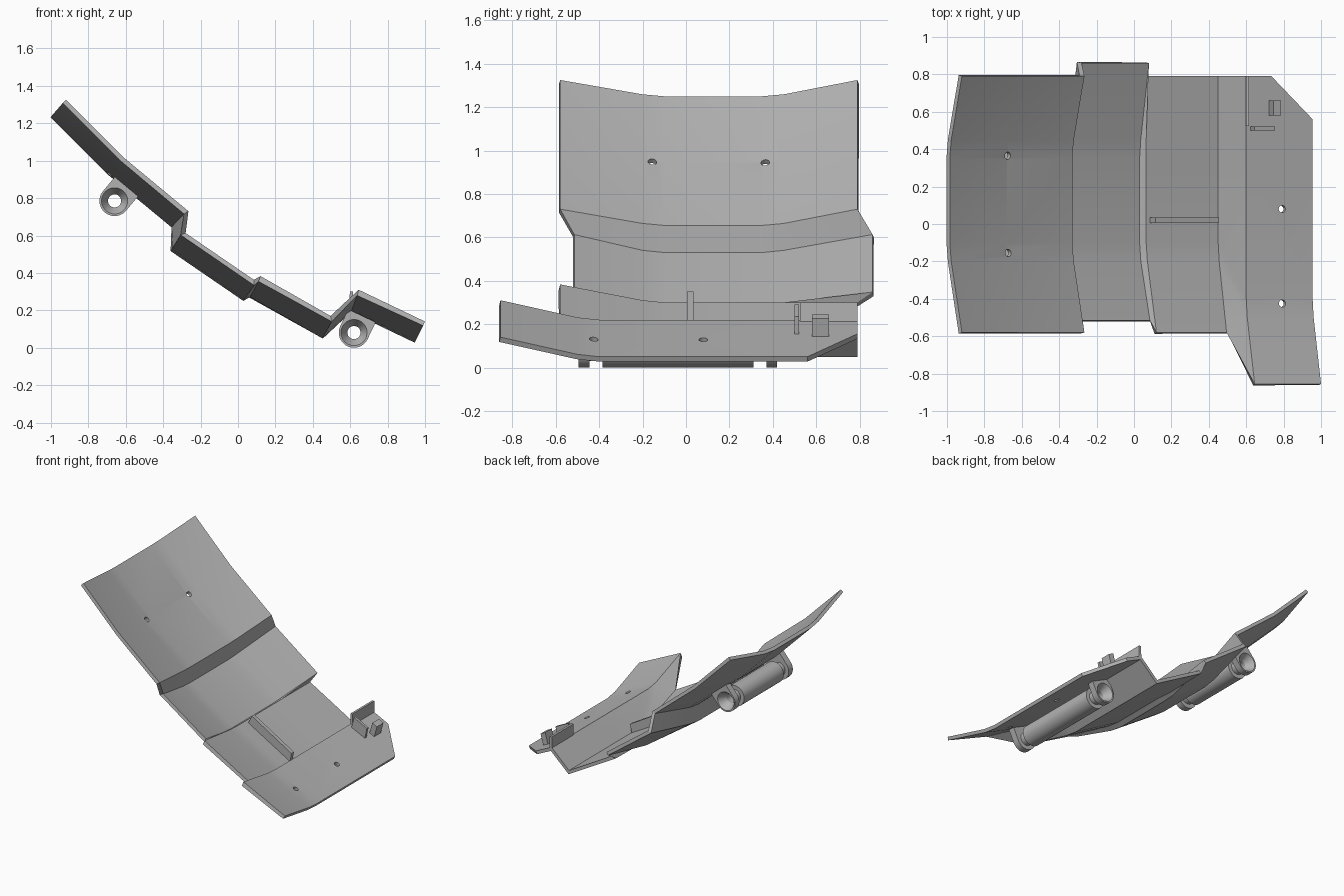
import bpy, bmesh, math
from mathutils import Vector

cube = bpy.data.objects.get("Cube")
if cube:
    bpy.data.objects.remove(cube)

grey = bpy.data.materials.new("plain_grey")
grey.use_nodes = True
GREY = (0.45, 0.45, 0.45, 1)
grey.diffuse_color = GREY
grey.node_tree.nodes["Principled BSDF"].inputs["Base Color"].default_value = GREY


def finish(name, bm):
    mesh = bpy.data.meshes.new(name)
    bm.to_mesh(mesh)
    bm.free()
    mesh.materials.append(grey)
    obj = bpy.data.objects.new(name, mesh)
    bpy.context.collection.objects.link(obj)
    return obj


def activate(obj):
    bpy.ops.object.select_all(action='DESELECT')
    obj.select_set(True)
    bpy.context.view_layer.objects.active = obj


def smooth(obj, degrees):
    activate(obj)
    bpy.ops.object.shade_smooth_by_angle(angle=math.radians(degrees))


def prism(name, outline, y0, y1):
    """Side outline in x and z, extruded along y."""
    bm = bmesh.new()
    face = bm.faces.new([bm.verts.new((x, y0, z)) for x, z in outline])
    new = bmesh.ops.extrude_face_region(bm, geom=[face])["geom"]
    bmesh.ops.translate(bm, vec=(0, y1 - y0, 0),
                        verts=[v for v in new if isinstance(v, bmesh.types.BMVert)])
    bmesh.ops.recalc_face_normals(bm, faces=bm.faces)
    return finish(name, bm)


# Stepped shell: x, z, front end y, front bend y, back end y, front flare, back flare
UP = (0.065, 0.075)
MID = (0.055, 0.083)
LOW = (0.045, 0.09)
FLAT = (0, 0)
columns = [
    (-0.985, 1.25, -0.58, -0.1, 0.79, UP, UP),
    (-0.68, 0.945, -0.58, -0.1, 0.79, UP, UP),
    (-0.33, 0.655, -0.58, -0.1, 0.79, UP, UP),
    (-0.335, 0.53, -0.515, -0.1, 0.86, MID, MID),
    (0.03, 0.28, -0.515, -0.1, 0.86, MID, (0.05, 0.068)),
    (0.065, 0.30, -0.58, -0.1, 0.79, MID, FLAT),
    (0.45, 0.08, -0.58, -0.1, 0.79, LOW, FLAT),
    (0.60, 0.22, -0.855, -0.4, 0.79, LOW, FLAT),
    (0.955, 0.05, -0.855, -0.4, 0.79, LOW, FLAT),
]
BACK_BEND = 0.35
bm = bmesh.new()
rows = []
for x, z, yf, bend, yb, ff, fb in columns:
    stations = [(yf, ff, 1), (bend - 0.1, ff, 0.12), (bend, ff, 0),
                (BACK_BEND, fb, 0), (BACK_BEND + 0.1, fb, 0.12), (yb, fb, 1)]
    rows.append([bm.verts.new((x + f[0] * k, y, z + f[1] * k)) for y, f, k in stations])
for a, b in zip(rows, rows[1:]):
    for j in range(len(a) - 1):
        bm.faces.new((a[j], b[j], b[j + 1], a[j + 1]))
# Clipped corner of the lowest panel
bmesh.ops.bisect_plane(bm, geom=bm.verts[:] + bm.edges[:] + bm.faces[:],
                       plane_co=(0.735, 0.79, 0), plane_no=(0.23, 0.22, 0), clear_outer=True)
shell = finish("stepped_shell", bm)
solid = shell.modifiers.new("thickness", 'SOLIDIFY')
solid.thickness = 0.025
solid.offset = -1
solid.use_even_offset = True
activate(shell)
bpy.ops.object.modifier_apply(modifier="thickness")

# Screw holes through the top and bottom panels
upper_n = Vector((0.64, 0, 0.77)).normalized()
lower_n = Vector((0.43, 0, 0.9)).normalized()
for x, y, z, n in [(-0.675, -0.155, 0.945, upper_n), (-0.675, 0.365, 0.945, upper_n),
                   (0.79, -0.425, 0.125, lower_n), (0.79, 0.08, 0.125, lower_n)]:
    bm = bmesh.new()
    bmesh.ops.create_cone(bm, cap_ends=True, segments=20, radius1=0.02, radius2=0.02, depth=0.1)
    cutter = finish("hole_cutter", bm)
    cutter.hide_render = True
    cutter.location = (x, y, z)
    cutter.rotation_euler = n.to_track_quat('Z', 'Y').to_euler()
    cut = shell.modifiers.new("hole", 'BOOLEAN')
    cut.operation = 'DIFFERENCE'
    cut.solver = 'EXACT'
    cut.object = cutter
    activate(shell)
    bpy.ops.object.modifier_apply(modifier="hole")
    bpy.data.objects.remove(cutter)
smooth(shell, 20)


def hinge_tube(name, cx, cz, y0, y1, n):
    """Tube with flared bores, and square-topped brackets at both ends."""
    t = Vector((n.z, 0, -n.x))
    half = [(0.06, 0.035), (0, 0.07), (0, 0.08), (0, None), (0.05, None),
            (0.05, 0.05), (0.11, 0.05), (0.11, 0.08)]
    rings = [(y0 + d, r) for d, r in half] + [(y1 - d, r) for d, r in reversed(half)]
    bm = bmesh.new()
    segs = 40
    loops = []
    for y, r in rings:
        loop = []
        for i in range(segs):
            a = math.tau * i / segs
            c, s = math.cos(a), math.sin(a)
            if r is not None:
                u, v = r * c, r * s
            elif s <= 0:
                u, v = 0.081 * c, 0.081 * s
            else:
                k = 0.081 / max(abs(c), s)
                u, v = k * c, 1.23 * k * s
            loop.append(bm.verts.new(Vector((cx, y, cz)) + t * u + n * v))
        loops.append(loop)
    for a, b in zip(loops, loops[1:] + loops[:1]):
        for i in range(segs):
            j = (i + 1) % segs
            bm.faces.new((a[i], a[j], b[j], b[i]))
    bmesh.ops.recalc_face_normals(bm, faces=bm.faces)
    smooth(finish(name, bm), 30)


hinge_tube("upper_hinge_tube", -0.66, 0.785, -0.25, 0.455, upper_n)
hinge_tube("lower_hinge_tube", 0.62, 0.081, -0.495, 0.42, lower_n)

# Small ribs and tabs on the top side
prism("long_rib", [(0.08, 0.28), (0.115, 0.35), (0.455, 0.15), (0.44, 0.075)], 0.005, 0.035)
prism("back_fin", [(0.595, 0.205), (0.598, 0.30), (0.615, 0.30), (0.615, 0.2)], 0.525, 0.79)
prism("thin_tab", [(0.62, 0.20), (0.645, 0.29), (0.755, 0.235), (0.735, 0.145)], 0.50, 0.52)
prism("block_tab", [(0.72, 0.155), (0.745, 0.245), (0.785, 0.225), (0.76, 0.135)], 0.58, 0.66)
